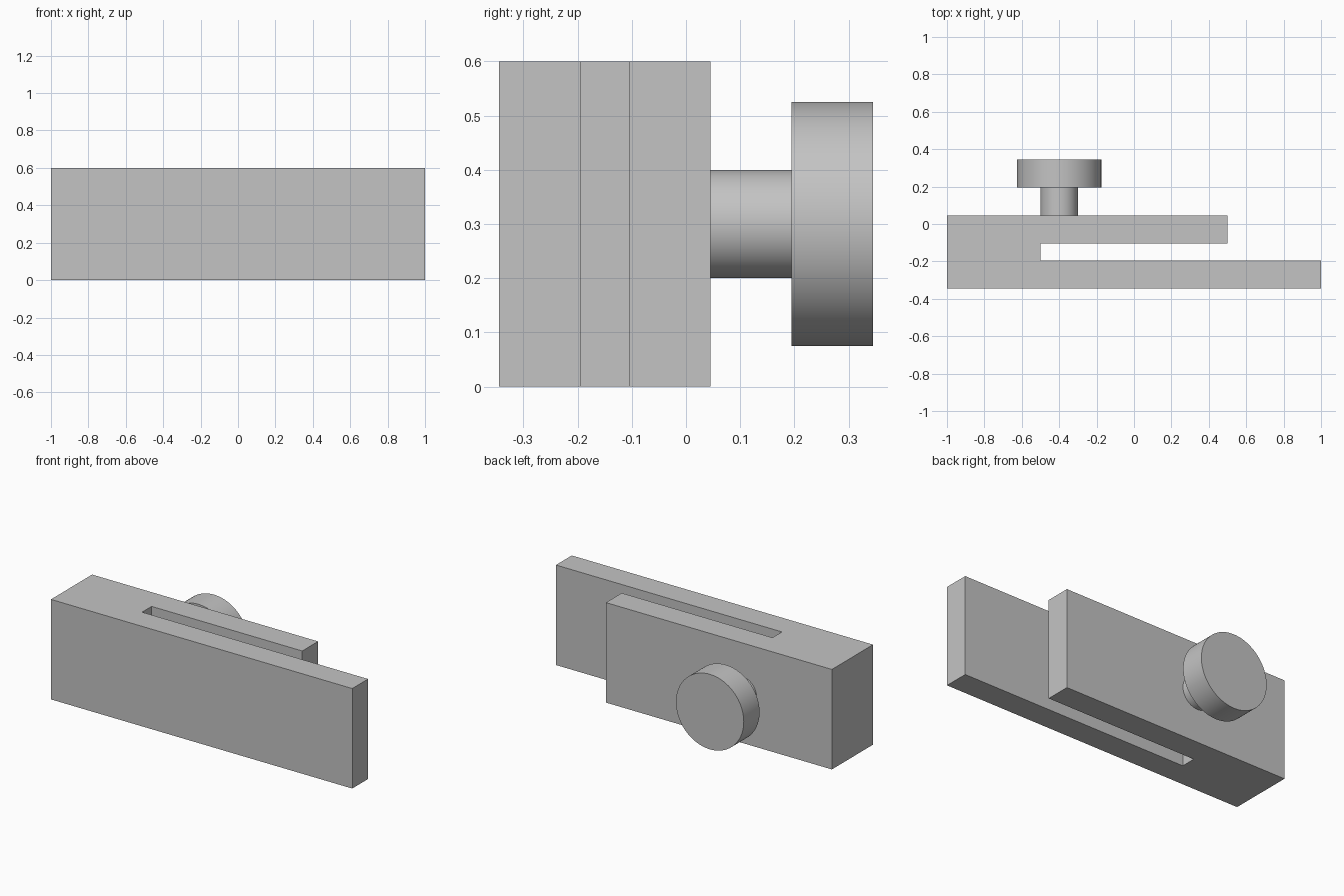
import bpy
import bmesh
from math import radians
from mathutils import Vector

cube = bpy.data.objects.get("Cube")
if cube:
    bpy.data.objects.remove(cube, do_unlink=True)

grey = bpy.data.materials.new("plain grey")
grey.use_nodes = True
COLOUR = (0.55, 0.55, 0.55, 1)
grey.diffuse_color = COLOUR
grey.node_tree.nodes["Principled BSDF"].inputs["Base Color"].default_value = COLOUR

HEIGHT = 0.6
BACK = 0.045       # rear face of the clip body
KNOB_X = -0.4


def extruded_profile(name, outline, height):
    """Extrude a plan outline upward from the ground."""
    mesh = bpy.data.meshes.new(name)
    bm = bmesh.new()
    base = bm.faces.new([bm.verts.new((x, y, 0)) for x, y in outline])
    top = bmesh.ops.extrude_face_region(bm, geom=[base], use_keep_orig=True)["geom"]
    moved = [v for v in top if isinstance(v, bmesh.types.BMVert)]
    bmesh.ops.translate(bm, verts=moved, vec=Vector((0, 0, height)))
    bmesh.ops.recalc_face_normals(bm, faces=bm.faces[:])
    bm.to_mesh(mesh)
    bm.free()
    obj = bpy.data.objects.new(name, mesh)
    bpy.context.collection.objects.link(obj)
    mesh.materials.append(grey)
    return obj


def knob_cylinder(name, radius, y_start, y_end):
    """Add a smooth cylinder along y, centred on the knob axis."""
    bpy.ops.mesh.primitive_cylinder_add(
        vertices=96, radius=radius, depth=y_end - y_start,
        location=(KNOB_X, (y_start + y_end) / 2, HEIGHT / 2),
        rotation=(radians(90), 0, 0))
    obj = bpy.context.object
    obj.name = name
    obj.data.materials.append(grey)
    bpy.ops.object.shade_smooth_by_angle(angle=radians(30))
    return obj


# Clip body: long front jaw, shorter back jaw and the slot between them
extruded_profile("clip_body", [
    (-1, -0.345), (1, -0.345), (1, -0.195), (-0.5, -0.195),
    (-0.5, -0.105), (0.5, -0.105), (0.5, BACK), (-1, BACK)], HEIGHT)

# Knob on the back: thin stem and wide head
knob_cylinder("knob_stem", 0.1, BACK, 0.195)
knob_cylinder("knob_head", 0.225, 0.195, 0.345)
